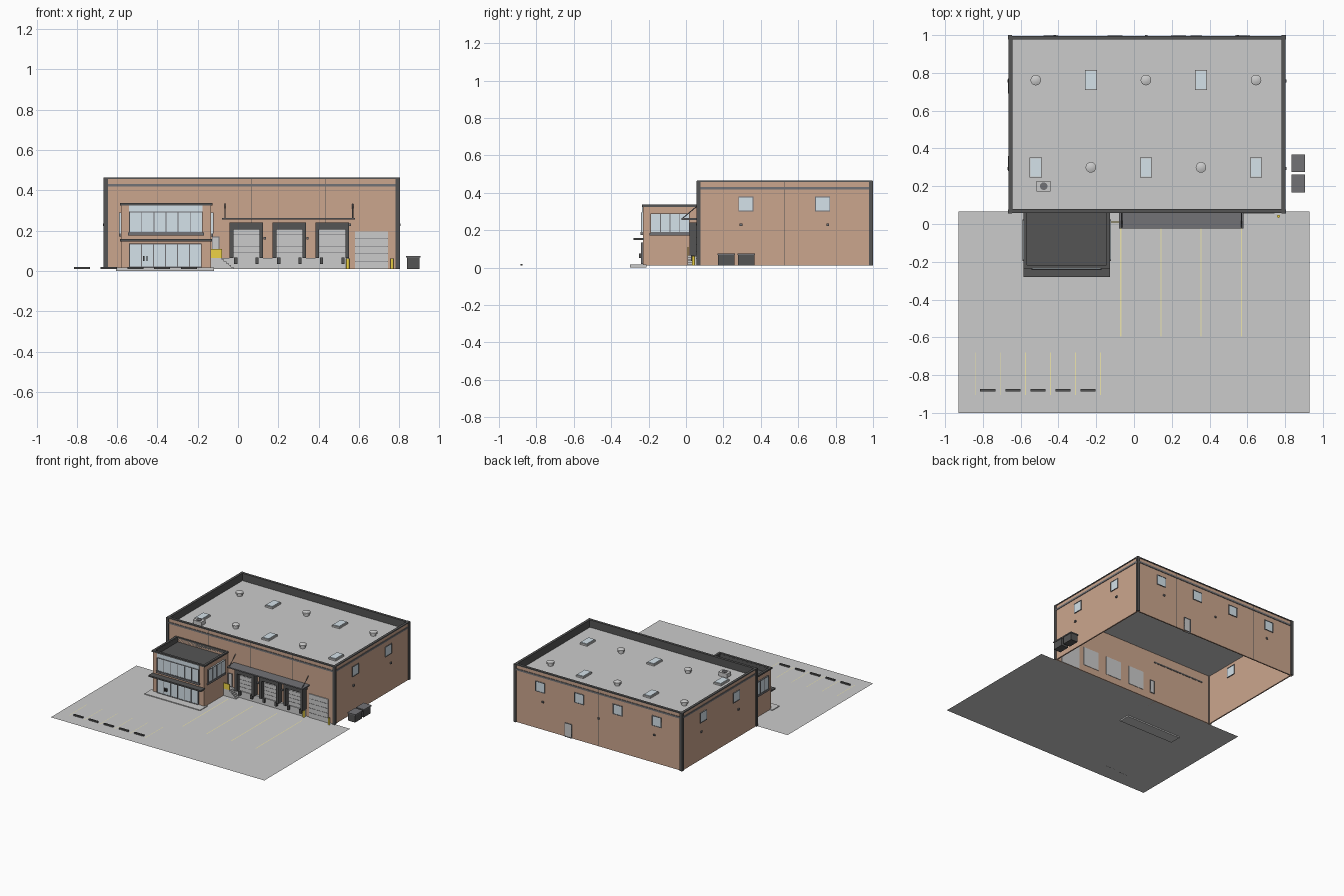
import bpy, bmesh
from mathutils import Matrix

if "Cube" in bpy.data.objects:
    bpy.data.objects.remove(bpy.data.objects["Cube"])


def material(name, rgb):
    m = bpy.data.materials.new(name)
    m.diffuse_color = (*rgb, 1)
    m.use_nodes = True
    m.node_tree.nodes["Principled BSDF"].inputs["Base Color"].default_value = m.diffuse_color
    return m


BRICK = material("brick", (0.60, 0.38, 0.27))
DARK = material("dark_metal", (0.09, 0.09, 0.09))
MID = material("mid_metal", (0.17, 0.17, 0.18))
GLASS = material("glass", (0.66, 0.76, 0.82))
YELLOW = material("safety_yellow", (0.85, 0.65, 0.06))
PAINT = material("line_paint", (0.85, 0.78, 0.42))
G = 0.01  # ground level


def finish(name, bm, mat):
    bmesh.ops.recalc_face_normals(bm, faces=bm.faces)
    me = bpy.data.meshes.new(name)
    bm.to_mesh(me)
    bm.free()
    ob = bpy.data.objects.new(name, me)
    bpy.context.collection.objects.link(ob)
    if mat:
        me.materials.append(mat)
    return ob


def boxes(name, items, mat=None):
    """One object made of boxes given as (x0, x1, y0, y1, z0, z1)."""
    bm = bmesh.new()
    for x0, x1, y0, y1, z0, z1 in items:
        m = Matrix.Translation(((x0 + x1) / 2, (y0 + y1) / 2, (z0 + z1) / 2))
        bmesh.ops.create_cube(bm, size=1, matrix=m @ Matrix.Diagonal((x1 - x0, y1 - y0, z1 - z0, 1)))
    return finish(name, bm, mat)


def plane(name, rects, z, mat=None):
    bm = bmesh.new()
    for x0, x1, y0, y1 in rects:
        bm.faces.new([bm.verts.new(p) for p in ((x0, y0, z), (x1, y0, z), (x1, y1, z), (x0, y1, z))])
    ob = finish(name, bm, mat)
    if ob.data.polygons[0].normal.z < 0:
        ob.data.flip_normals()
    return ob


def ring(name, x0, x1, y0, y1, z0, z1, t, mat=None):
    """Closed rectangular wall ring with thickness t measured inward."""
    bm = bmesh.new()
    loops = []
    for d, z in ((0, z0), (0, z1), (t, z1), (t, z0)):
        loops.append([bm.verts.new(p) for p in ((x0 + d, y0 + d, z), (x1 - d, y0 + d, z),
                                                (x1 - d, y1 - d, z), (x0 + d, y1 - d, z))])
    for a, b in zip(loops, loops[1:] + loops[:1]):
        for i in range(4):
            j = (i + 1) % 4
            bm.faces.new((a[i], a[j], b[j], b[i]))
    return finish(name, bm, mat)


def cylinder(name, x, y, z0, z1, r, mat=None, r2=None, sides=16):
    bm = bmesh.new()
    bmesh.ops.create_cone(bm, cap_ends=True, segments=sides, radius1=r, radius2=r if r2 is None else r2,
                          depth=z1 - z0, matrix=Matrix.Translation((x, y, (z0 + z1) / 2)))
    ob = finish(name, bm, mat)
    ob.data.shade_smooth()
    ob.data.set_sharp_from_angle(angle=0.6)
    return ob


def window(name, axis, pos, u0, u1, z0, z1, panes=1, f=0.004, d=0.016, glass=GLASS, trim=MID):
    """Pane and frame in a wall; axis 'x' runs along x at y=pos, 'y' along y at x=pos."""
    def b(a0, a1, h, c0, c1):
        return (a0, a1, pos - h, pos + h, c0, c1) if axis == 'x' else (pos - h, pos + h, a0, a1, c0, c1)
    boxes(name + "_pane", [b(u0, u1, d / 2, z0, z1)], glass)
    h = d / 2 + 0.003
    bars = [b(u0, u1, h, z0, z0 + f), b(u0, u1, h, z1 - f, z1)]
    for i in range(panes + 1):
        u = u0 + (u1 - u0 - f) * i / panes
        bars.append(b(u, u + f, h - 0.0005, z0, z1))
    boxes(name + "_frame", bars, trim)


# Yard, parking lines and wheel stops
plane("pavement", [(-0.93, 0.93, -1, 0.065)], G)
plane("dock_lane_lines", [(x - 0.003, x + 0.003, -0.595, -0.02) for x in (-0.07, 0.143, 0.355, 0.57)], G + 0.001, PAINT)
stalls = [-0.84 + 0.1325 * i for i in range(6)]
plane("parking_lines", [(x - 0.002, x + 0.002, -0.905, -0.68) for x in stalls], G + 0.001, PAINT)
boxes("wheel_stops", [(x + 0.026, x + 0.106, -0.886, -0.873, G, 0.02) for x in stalls[:5]], DARK)

# Warehouse shell, open at the bottom
X0, X1, Y0, Y1, TOP = -0.66, 0.797, 0.063, 0.992, 0.465
ring("warehouse_walls", X0, X1, Y0, Y1, G, 0.46, 0.01, BRICK)
plane("warehouse_roof", [(X0, X1, Y0, Y1)], 0.405)
ring("parapet_lining", X0 + 0.009, X1 - 0.009, Y0 + 0.009, Y1 - 0.009, 0.405, 0.46, 0.004, DARK)
ring("parapet_cap", X0 - 0.004, X1 + 0.004, Y0 - 0.004, Y1 + 0.004, 0.457, TOP, 0.02, DARK)
ring("wall_band", X0 - 0.004, X1 + 0.004, Y0 - 0.004, Y1 + 0.004, 0.418, 0.432, 0.006, MID)
boxes("corner_trims", [(x - 0.011, x + 0.011, y - 0.011, y + 0.011, G, TOP - 0.001)
                       for x in (X0 + 0.004, X1 - 0.004) for y in (Y0 + 0.004, Y1 - 0.003)], DARK)
seams = []
for x in (-0.298, 0.068, 0.433):
    seams += [(x - 0.001, x + 0.001, y - 0.001, y + 0.001, G, 0.457) for y in (Y0, Y1)]
seams += [(x - 0.001, x + 0.001, 0.526, 0.528, G, 0.457) for x in (X0, X1)]
boxes("panel_seams", seams, DARK)

# Warehouse windows, back door and wall lamps
for i, x in enumerate((-0.44, -0.10, 0.235, 0.575)):
    window(f"back_window_{i}", 'x', Y1 - 0.005, x - 0.04, x + 0.04, 0.30, 0.38)
for side, x in (("left", X0 + 0.005), ("right", X1 - 0.005)):
    for i, y in enumerate((0.32, 0.73)):
        window(f"{side}_window_{i}", 'y', x, y - 0.04, y + 0.04, 0.30, 0.38)
window("back_door", 'x', Y1 - 0.005, 0.30, 0.36, G, 0.12, glass=None)
lamps = [(x - 0.007, x + 0.007, Y1, 1.0, 0.223, 0.236) for x in (-0.42, 0.065, 0.55)]
for y in (0.294, 0.757):
    lamps += [(X0 - 0.01, X0, y - 0.007, y + 0.007, 0.223, 0.236), (X1, X1 + 0.01, y - 0.007, y + 0.007, 0.223, 0.236)]
lamps += [(x - 0.006, x + 0.006, Y0 - 0.01, Y0, z - 0.006, z + 0.006) for x, z in ((0.132, 0.162), (0.345, 0.162), (0.555, 0.23))]
boxes("wall_lamps", lamps, MID)

# Roof equipment: vents and skylights alternate on two rows
for row, y in enumerate((0.30, 0.762)):
    for i in range(5):
        x = -0.52 + 0.2915 * i
        if (i + row) % 2:
            cylinder(f"vent_{row}_{i}_neck", x, y, 0.405, 0.425, 0.02)
            cylinder(f"vent_{row}_{i}_hood", x, y, 0.422, 0.434, 0.028)
            cylinder(f"vent_{row}_{i}_dome", x, y, 0.434, 0.441, 0.028, r2=0.012)
        else:
            boxes(f"skylight_{row}_{i}_curb", [(x - 0.032, x + 0.032, y - 0.053, y + 0.053, 0.405, 0.417)])
            boxes(f"skylight_{row}_{i}_lens", [(x - 0.027, x + 0.027, y - 0.048, y + 0.048, 0.417, 0.422)], GLASS)
boxes("rooftop_unit", [(-0.515, -0.441, 0.173, 0.227, 0.41, 0.44), (-0.505, -0.451, 0.18, 0.22, 0.405, 0.41)])
cylinder("rooftop_unit_fan", -0.478, 0.20, 0.44, 0.445, 0.02, MID)

# Office block
A0, A1, B0 = -0.58, -0.133, -0.23
ring("office_walls", A0, A1, B0, 0.072, G, 0.33, 0.01, BRICK)
plane("office_roof", [(A0, A1, B0, Y0)], 0.295, DARK)
ring("office_parapet_lining", A0 + 0.009, A1 - 0.009, B0 + 0.009, 0.066, 0.295, 0.33, 0.004, DARK)
ring("office_parapet_cap", A0 - 0.006, A1 + 0.006, B0 - 0.006, 0.075, 0.325, 0.337, 0.018, DARK)
boxes("office_canopy", [(A0 - 0.005, A1 + 0.005, -0.28, B0 + 0.005, 0.147, 0.158)], DARK)
boxes("office_step", [(-0.605, -0.12, -0.30, B0 + 0.02, 0, 0.016)])
window("office_upper_window", 'x', B0, -0.54, -0.175, 0.19, 0.295, 6)
boxes("office_window_header", [(-0.54, -0.175, B0 - 0.006, B0 + 0.006, 0.295, 0.325)], GLASS)
sills = [(-0.545, -0.17, B0 - 0.014, B0 + 0.005, 0.175, 0.19)]
for side, x in (("left", A0), ("right", A1)):
    window(f"office_{side}_window", 'y', x, -0.19, 0.02, 0.185, 0.29, 4)
    sills.append((x - 0.01, x + 0.01, -0.195, 0.025, 0.172, 0.185))
boxes("office_sills", sills, MID)
window("office_shopfront", 'x', B0, -0.54, -0.18, 0.018, 0.135, 6)
boxes("entrance_door_handles", [(x - 0.003, x + 0.003, B0 - 0.02, B0, 0.05, 0.075) for x in (-0.468, -0.452)], DARK)

# Loading dock: concrete face, doors, shelters and bumpers
boxes("dock_face", [(-0.08, 0.55, 0.045, Y0 + 0.005, G, 0.063)])
for i, x in enumerate((0.042, 0.255, 0.468)):
    boxes(f"dock_door_{i}", [(x - 0.07, x + 0.07, 0.052, 0.076, 0.063, 0.21)])
    boxes(f"dock_door_{i}_ribs", [(x - 0.07, x + 0.07, 0.0505, 0.053, z, z + 0.002) for z in (0.092, 0.121, 0.15, 0.179)], MID)
    boxes(f"dock_shelter_{i}", [(x - 0.083, x + 0.083, 0.018, Y0, 0.205, 0.24)]
          + [(x + s * 0.074 - 0.009, x + s * 0.074 + 0.009, 0.018, Y0, 0.065, 0.206) for s in (-1, 1)], DARK)
    boxes(f"dock_bumpers_{i}", [(x + s * 0.053 - 0.008, x + s * 0.053 + 0.008, 0.028, 0.046, 0.034, 0.066) for s in (-1, 1)], DARK)
boxes("dock_canopy", [(-0.08, 0.58, -0.025, Y0, 0.255, 0.264)], MID)

# Canopy tie rods
for i, x in enumerate((-0.065, 0.57)):
    cu = bpy.data.curves.new(f"canopy_rod_{i}", 'CURVE')
    cu.dimensions = '3D'
    cu.bevel_depth, cu.bevel_resolution, cu.use_fill_caps = 0.003, 1, True
    sp = cu.splines.new('POLY')
    sp.points.add(1)
    sp.points[0].co, sp.points[1].co = (x, -0.02, 0.262, 1), (x, Y0, 0.332, 1)
    cu.materials.append(MID)
    bpy.context.collection.objects.link(bpy.data.objects.new(cu.name, cu))

# Drive-in door with bollards
boxes("drive_in_door", [(0.58, 0.745, 0.056, 0.076, G, 0.195)])
boxes("drive_in_door_ribs", [(0.58, 0.745, 0.0545, 0.057, G + 0.037 * i, G + 0.037 * i + 0.002) for i in range(1, 5)], MID)
for i, x in enumerate((0.545, 0.765)):
    cylinder(f"bollard_{i}", x, 0.04, G, 0.062, 0.008, YELLOW)

# Side entrance: landing, stairs, guard and door
boxes("stair_landing", [(-0.133, -0.08, 0.008, Y0, G, 0.065)])
boxes("stairs", [(-0.08 + 0.0115 * i, -0.0685 + 0.0115 * i, 0.008, 0.05, G, 0.056 - 0.0092 * i) for i in range(5)])
boxes("landing_guard", [(-0.133, -0.08, 0.008, 0.013, 0.065, 0.11)], YELLOW)
window("side_door", 'x', Y0 + 0.005, -0.13, -0.092, 0.065, 0.17, glass=None)

# Waste containers beside the building
for i, y in enumerate((0.168, 0.275)):
    boxes(f"waste_container_{i}", [(0.84, 0.9, y + 0.003, y + 0.09, G, 0.066)], DARK)
    boxes(f"waste_container_{i}_lid", [(0.835, 0.905, y, y + 0.094, 0.066, 0.074)], MID)
